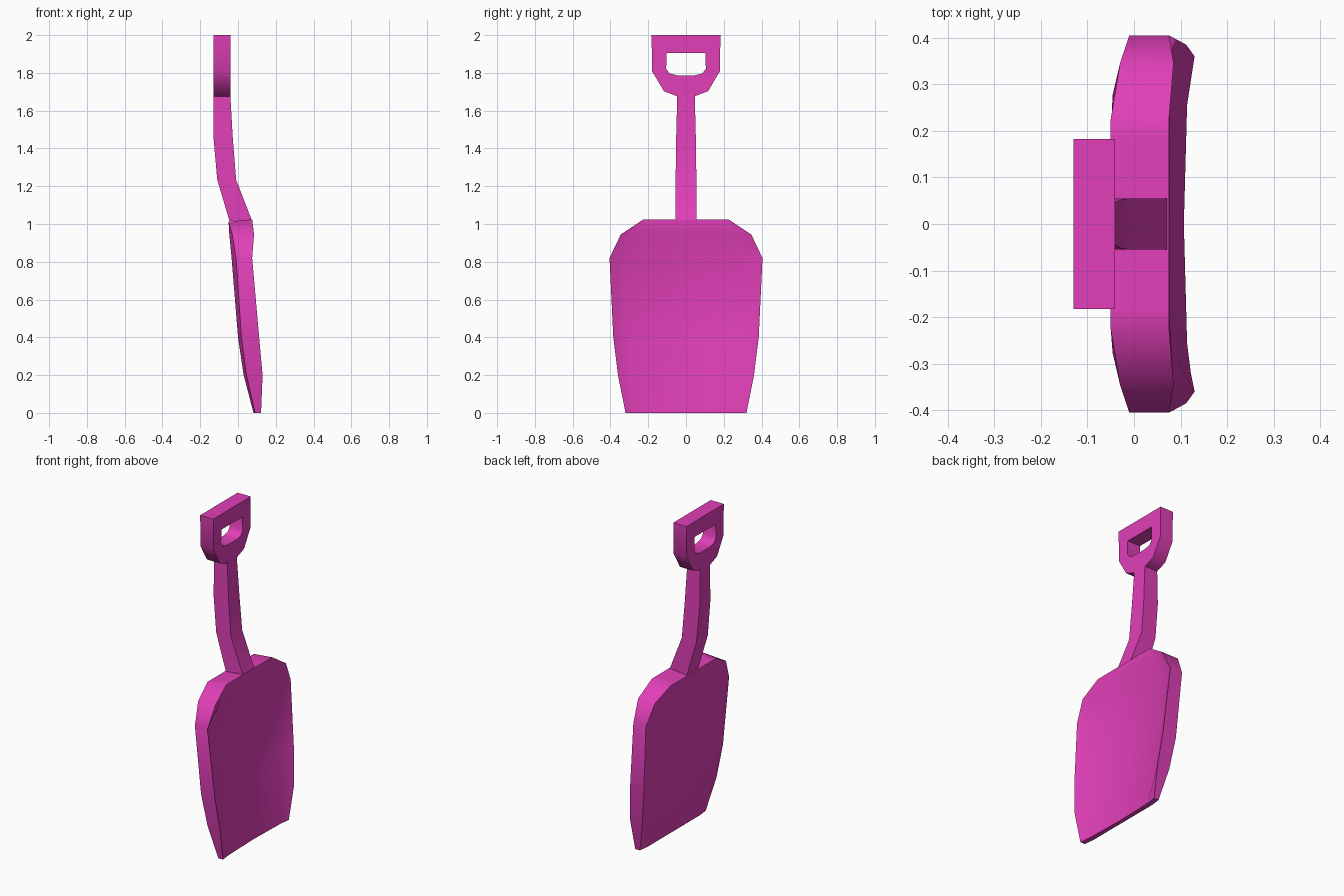
import bpy

if "Cube" in bpy.data.objects:
    bpy.data.objects.remove(bpy.data.objects["Cube"])

pink = bpy.data.materials.new("pink_plastic")
pink.diffuse_color = (0.75, 0.05, 0.48, 1)
pink.use_nodes = True
pink.node_tree.nodes["Principled BSDF"].inputs["Base Color"].default_value = pink.diffuse_color


def build(name, verts, faces, angle):
    mesh = bpy.data.meshes.new(name)
    mesh.from_pydata(verts, [], faces)
    obj = bpy.data.objects.new(name, mesh)
    bpy.context.collection.objects.link(obj)
    mesh.materials.append(pink)
    bpy.ops.object.select_all(action='DESELECT')
    obj.select_set(True)
    bpy.context.view_layer.objects.active = obj
    bpy.ops.object.mode_set(mode='EDIT')
    bpy.ops.mesh.select_all(action='SELECT')
    bpy.ops.mesh.normals_make_consistent(inside=False)
    bpy.ops.object.mode_set(mode='OBJECT')
    bpy.ops.object.shade_smooth_by_angle(angle=angle)
    return obj


def loft(name, rings, angle, closed=False):
    n, count = len(rings[0]), len(rings)
    verts = [v for ring in rings for v in ring]
    faces = []
    for r in range(count if closed else count - 1):
        a, b = r * n, (r + 1) % count * n
        for i in range(n):
            j = (i + 1) % n
            faces.append((a + i, a + j, b + j, b + i))
    if not closed:
        # end caps: strips pairing each front point with its back point
        for base in (0, (count - 1) * n):
            for i in range(n // 2 - 1):
                faces.append((base + i, base + i + 1,
                              base + n - 2 - i, base + n - 1 - i))
    return build(name, verts, faces, angle)


# Blade: cross-sections from the cutting edge up to the shoulder
# z, half width, back edge x, back middle x, rim x, scooped floor x, belly
sections = [
    (0.00, 0.32, 0.090, 0.082, 0.122, 0.114, 0.007),
    (0.20, 0.36, 0.045, 0.030, 0.130, 0.092, 0.005),
    (0.40, 0.385, 0.018, 0.000, 0.112, 0.073, 0.005),
    (0.82, 0.405, -0.010, -0.034, 0.075, 0.035, 0.003),
    (0.945, 0.345, -0.030, -0.046, 0.085, 0.076, 0.0),
    (1.025, 0.225, -0.050, -0.050, 0.075, 0.075, 0.0),
]
cols = (-1, -0.8, 0, 0.8, 1)
rings = []
for z, w, back_edge, back_mid, rim, floor, belly in sections:
    front = (rim, floor, floor - belly, floor, rim)
    back = (back_edge, back_mid, back_mid, back_mid, back_edge)
    back_z = min(z, 1.012)
    rings.append([(x, w * c, z) for x, c in zip(front, cols)]
                 + [(x, w * c, back_z) for x, c in zip(back, reversed(cols))])
loft("blade", rings, 0.75)

# Shaft: bent rectangular bar (z, back x, front x, half width)
bar = [(1.015, -0.045, 0.075, 0.055), (1.235, -0.11, -0.01, 0.055),
       (1.46, -0.13, -0.028, 0.052), (1.69, -0.13, -0.041, 0.046)]
loft("shaft", [[(b, -w, z), (f, -w, z), (f, w, z), (b, w, z)]
               for z, b, f, w in bar], 0.6)


# Grip: flat D-shaped frame around a hand hole
def mirrored(half, x):
    return ([(x, y, z) for y, z in half]
            + [(x, -y, z) for y, z in reversed(half)])


outer = [(0.182, 2.0), (0.18, 1.81), (0.117, 1.703), (0.046, 1.676)]
inner = [(0.103, 1.905), (0.105, 1.822), (0.087, 1.797), (0.045, 1.787)]
front_x, back_x = -0.041, -0.13
loft("grip", [mirrored(outer, back_x), mirrored(outer, front_x),
              mirrored(inner, front_x), mirrored(inner, back_x)],
     0.8, closed=True)
